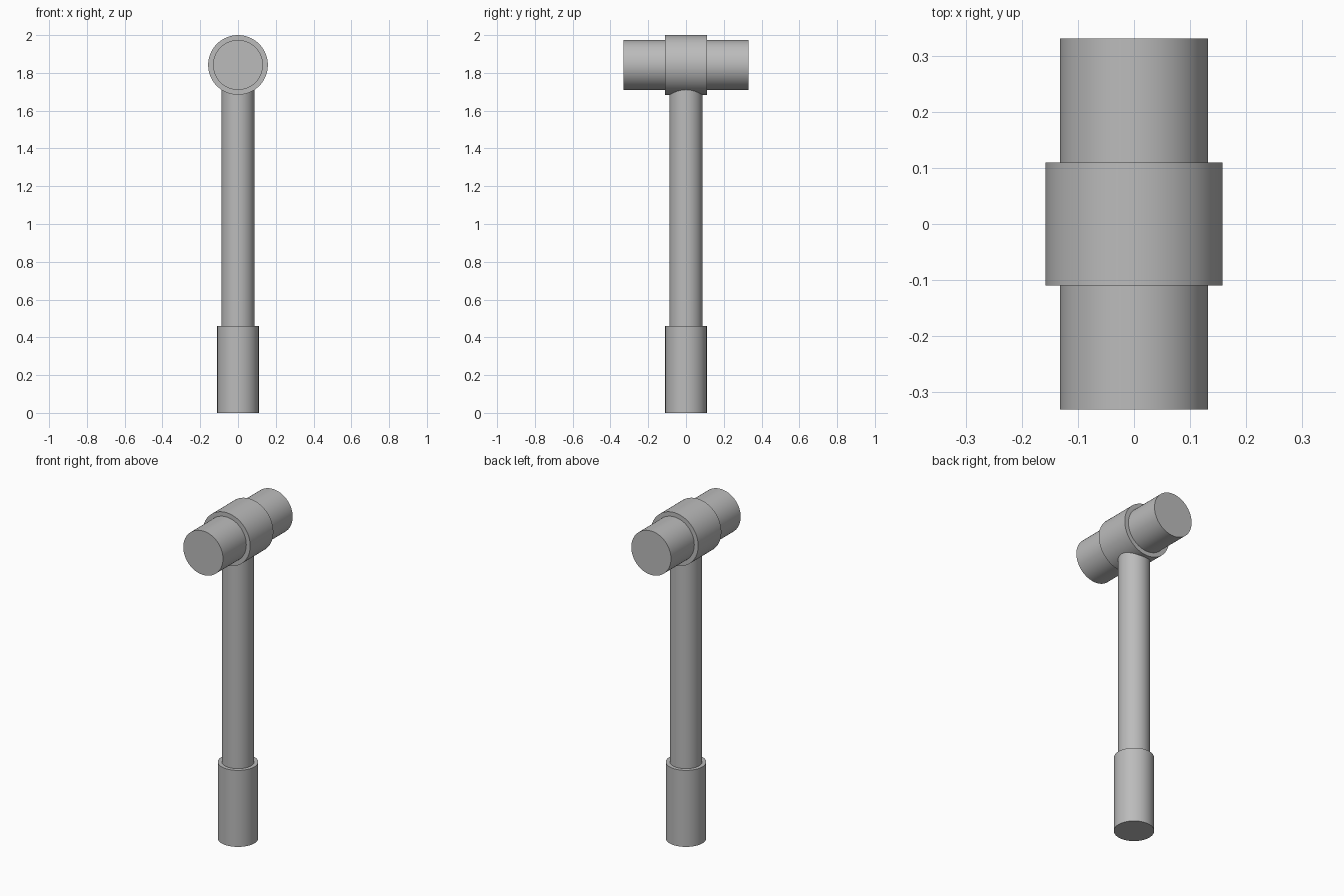
import bpy
import math

cube = bpy.data.objects.get("Cube")
if cube:
    bpy.data.objects.remove(cube, do_unlink=True)

# Single plain grey for the whole mallet
GREY = (0.5, 0.5, 0.5, 1.0)
grey = bpy.data.materials.new("plain grey")
grey.use_nodes = True
grey.diffuse_color = GREY
grey.node_tree.nodes["Principled BSDF"].inputs["Base Color"].default_value = GREY

HEAD_Z = 1.842


def cylinder(name, radius, length, z, along_y=False):
    """Smooth-sided cylinder centred at height z, upright or lying along y."""
    bpy.ops.mesh.primitive_cylinder_add(
        vertices=96, radius=radius, depth=length, location=(0, 0, z),
        rotation=(math.pi / 2 if along_y else 0, 0, 0))
    part = bpy.context.object
    part.name = name
    part.data.name = name
    part.data.materials.append(grey)
    bpy.ops.object.shade_smooth_by_angle(angle=math.radians(30))
    return part


# Handle: thick grip, and a shaft that runs up into the head
GRIP_TOP = 0.46
cylinder("grip", 0.11, GRIP_TOP, GRIP_TOP / 2)
cylinder("shaft", 0.088, HEAD_Z - GRIP_TOP, (HEAD_Z + GRIP_TOP) / 2)

# Head: wide central collar with a striking barrel at each end
COLLAR_HALF, HEAD_HALF = 0.11, 0.331
cylinder("head_collar", 0.158, 2 * COLLAR_HALF, HEAD_Z, along_y=True)
for side, name in ((-1, "front_barrel"), (1, "back_barrel")):
    barrel = cylinder(name, 0.132, HEAD_HALF - COLLAR_HALF, HEAD_Z, along_y=True)
    barrel.location.y = side * (HEAD_HALF + COLLAR_HALF) / 2
